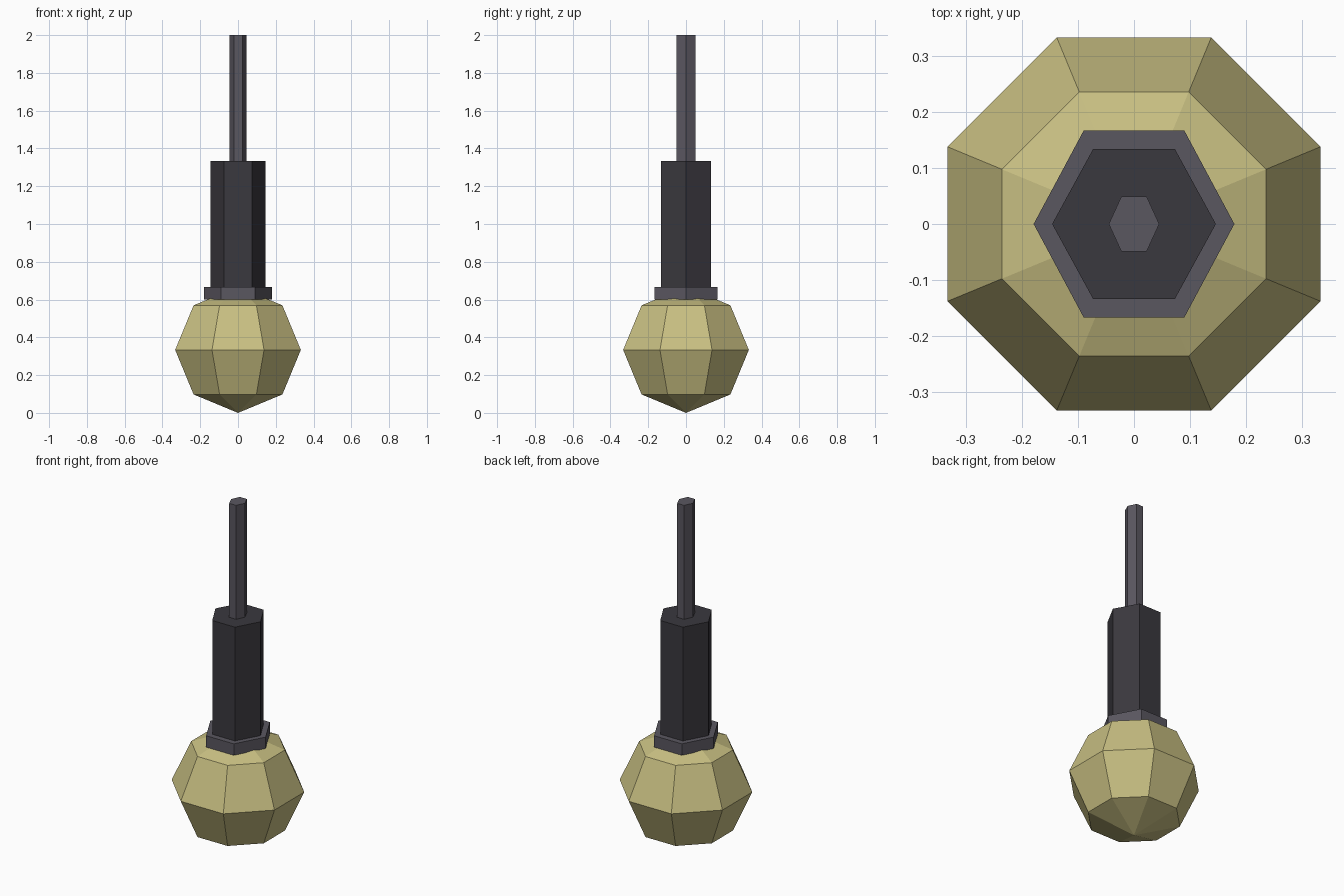
import bpy, bmesh, math

if "Cube" in bpy.data.objects:
    bpy.data.objects.remove(bpy.data.objects["Cube"])


def srgb(r, g, b):
    def lin(c):
        c /= 255
        return c / 12.92 if c <= 0.04045 else ((c + 0.055) / 1.055) ** 2.4
    return (lin(r), lin(g), lin(b), 1)


def material(name, rgb):
    m = bpy.data.materials.new(name)
    m.diffuse_color = srgb(*rgb)
    m.use_nodes = True
    m.node_tree.nodes["Principled BSDF"].inputs["Base Color"].default_value = m.diffuse_color
    return m


def lathe(name, mat, profile, sides, turn=0.0):
    """Stack rings of (x radius, y radius, z); a zero radius makes a pole."""
    bm = bmesh.new()
    rings = []
    for rx, ry, z in profile:
        if rx == 0:
            rings.append([bm.verts.new((0, 0, z))] * sides)
            continue
        angles = [turn + 2 * math.pi * i / sides for i in range(sides)]
        rings.append([bm.verts.new((rx * math.cos(a), ry * math.sin(a), z)) for a in angles])
    for lo, hi in zip(rings, rings[1:]):
        for i in range(sides):
            j = (i + 1) % sides
            bm.faces.new(list(dict.fromkeys((lo[i], lo[j], hi[j], hi[i]))))
    # Flat caps on open ends
    if profile[0][0]:
        bm.faces.new(rings[0][::-1])
    if profile[-1][0]:
        bm.faces.new(rings[-1])
    bmesh.ops.recalc_face_normals(bm, faces=bm.faces[:])
    mesh = bpy.data.meshes.new(name)
    bm.to_mesh(mesh)
    bm.free()
    mesh.materials.append(mat)
    ob = bpy.data.objects.new(name, mesh)
    bpy.context.collection.objects.link(ob)
    return ob


glass = material("warm_glass", (200, 191, 130))
dark = material("dark_socket", (58, 56, 62))
grey = material("grey_metal", (90, 87, 96))

# Bulb: eight-sided, four-band squashed sphere
R, H = 0.36, 0.3335
bands = [(R * math.sin(t), R * math.sin(t), H - H * math.cos(t))
         for t in (math.pi * k / 4 for k in range(1, 4))]
lathe("bulb", glass, [(0, 0, 0)] + bands + [(0, 0, 2 * H)], 8, math.pi / 8)

# Hexagonal collar, socket and cord
for name, mat, rx, half_y, z0, z1 in (
        ("collar", grey, 0.179, 0.167, 0.60, 0.667),
        ("socket", dark, 0.146, 0.1335, 0.667, 1.333),
        ("cord", grey, 0.045, 0.049, 1.333, 2.0)):
    ry = half_y / math.sin(math.pi / 3)
    lathe(name, mat, [(rx, ry, z0), (rx, ry, z1)], 6)
